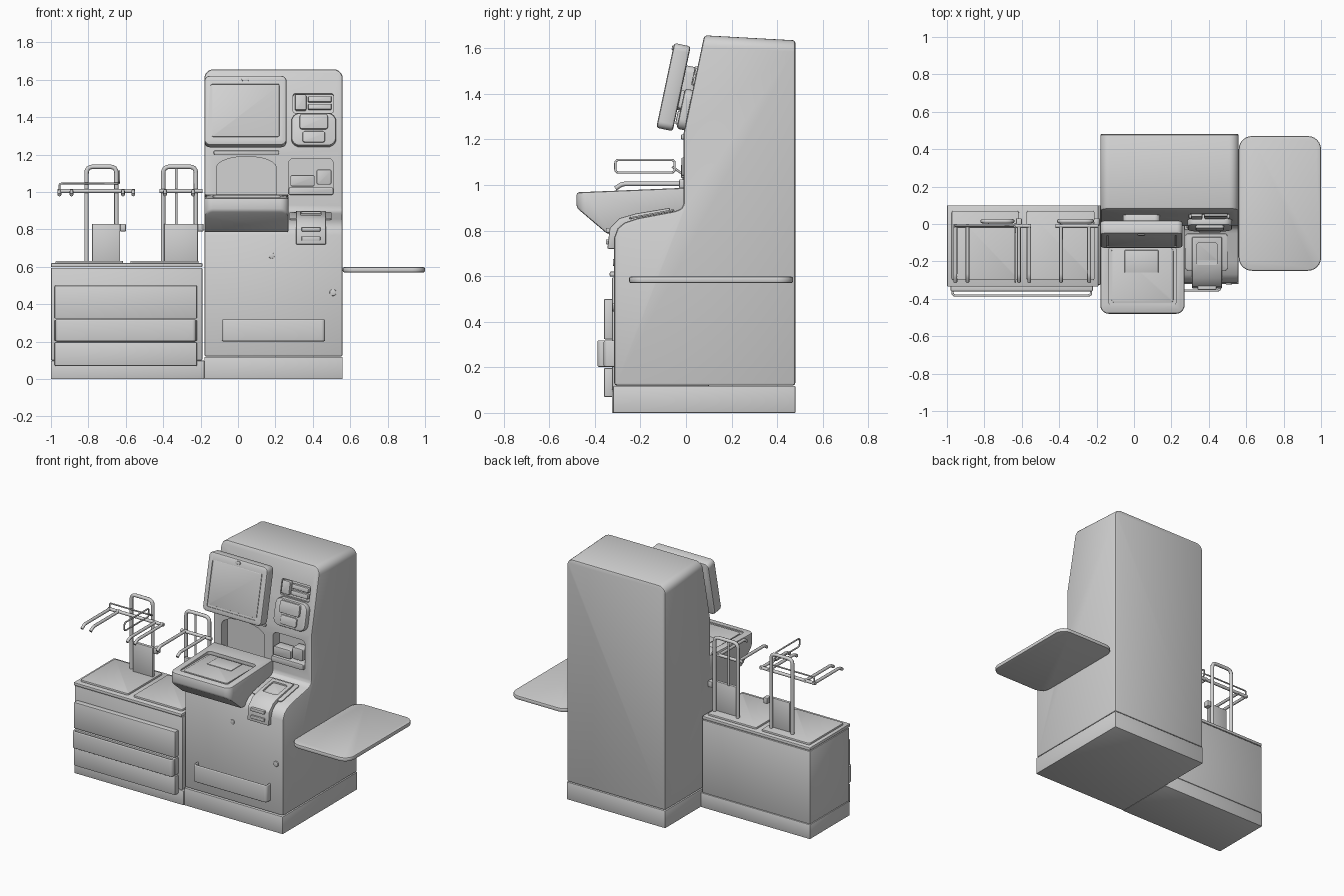
import bpy, bmesh, math
from mathutils import Vector

old = bpy.data.objects.get("Cube")
if old:
    bpy.data.objects.remove(old, do_unlink=True)

grey = bpy.data.materials.new("light grey")
grey.use_nodes = True
grey.diffuse_color = (0.65, 0.65, 0.65, 1)
grey.node_tree.nodes["Principled BSDF"].inputs["Base Color"].default_value = (0.65, 0.65, 0.65, 1)

TILT = -0.209                      # lean of the upper tower face


def face_y(z):
    """Depth of the leaning tower face at a height."""
    return -0.01 + max(0, z - 1.23) * 0.212


def activate(ob):
    bpy.ops.object.select_all(action='DESELECT')
    ob.select_set(True)
    bpy.context.view_layer.objects.active = ob


def finish(name, bm, bevel=0.0, segments=2):
    bmesh.ops.recalc_face_normals(bm, faces=bm.faces)
    me = bpy.data.meshes.new(name)
    bm.to_mesh(me)
    bm.free()
    ob = bpy.data.objects.new(name, me)
    bpy.context.collection.objects.link(ob)
    me.materials.append(grey)
    activate(ob)
    if bevel:
        mod = ob.modifiers.new("bevel", 'BEVEL')
        mod.width, mod.segments = bevel, segments
        mod.limit_method = 'ANGLE'
        bpy.ops.object.modifier_apply(modifier=mod.name)
    bpy.ops.object.shade_smooth_by_angle(angle=math.radians(30))
    return ob


def round_edges(bm, test, radius):
    """Round off the edges whose two ends both pass the test."""
    edges = [e for e in bm.edges if test(e)]
    bmesh.ops.bevel(bm, geom=edges, offset=radius, segments=6, profile=0.5, affect='EDGES')


def prism(points, axis, lo, hi):
    """Extrude an outline along x (outline in y,z) or y (outline in x,z)."""
    bm = bmesh.new()
    place = (lambda a, b, t: (t, a, b)) if axis == 'x' else (lambda a, b, t: (a, t, b))
    face = bm.faces.new([bm.verts.new(place(a, b, lo)) for a, b in points])
    ext = bmesh.ops.extrude_face_region(bm, geom=[face])
    move = Vector(place(0, 0, hi - lo))
    bmesh.ops.translate(bm, vec=move, verts=[g for g in ext["geom"] if isinstance(g, bmesh.types.BMVert)])
    return bm


def box(name, x, y, z, bevel=0.006, corner=0.0, along=2, tilt=0.0):
    """Box from ranges; corner rounds the four edges running along one axis."""
    bm = bmesh.new()
    bmesh.ops.create_cube(bm, size=1)
    bmesh.ops.scale(bm, vec=[r[1] - r[0] for r in (x, y, z)], verts=bm.verts)
    if corner:
        round_edges(bm, lambda e: abs((e.verts[0].co - e.verts[1].co)[along]) > 1e-5, corner)
    ob = finish(name, bm, bevel)
    ob.location = [sum(r) / 2 for r in (x, y, z)]
    ob.rotation_euler.x = tilt
    return ob


def on_face(name, x, z, out, inward=0.02, corner=0.02, bevel=0.005):
    """Rounded block lying on the leaning tower face."""
    y = face_y(sum(z) / 2)
    return box(name, x, (y - out, y + inward), z, bevel, corner, 1, TILT if z[0] > 1.22 else 0)


def cut(target, cutter):
    cutter.hide_render = True
    activate(target)
    mod = target.modifiers.new("cut", 'BOOLEAN')
    mod.operation, mod.object, mod.solver = 'DIFFERENCE', cutter, 'EXACT'
    bpy.context.view_layer.update()
    bpy.ops.object.modifier_apply(modifier=mod.name)
    bpy.data.objects.remove(cutter, do_unlink=True)
    bpy.ops.object.shade_smooth_by_angle(angle=math.radians(30))


def curve(name, points, radius, closed=False, extrude=0.0):
    cu = bpy.data.curves.new(name, 'CURVE')
    cu.dimensions = '3D'
    cu.bevel_depth, cu.bevel_resolution, cu.extrude = radius, 2, extrude
    cu.use_fill_caps = True
    sp = cu.splines.new('POLY')
    sp.points.add(len(points) - 1)
    for p, co in zip(sp.points, points):
        p.co = (*co, 1)
    sp.use_cyclic_u = closed
    cu.materials.append(grey)
    ob = bpy.data.objects.new(name, cu)
    bpy.context.collection.objects.link(ob)
    return ob


def bend(points, r, closed=False):
    """Round the corners of a path."""
    pts = [Vector(p) for p in points]
    out, n = [], len(pts)
    for i, p in enumerate(pts):
        if not closed and i in (0, n - 1):
            out.append(p)
            continue
        a = p + (pts[i - 1] - p).normalized() * r
        b = p + (pts[(i + 1) % n] - p).normalized() * r
        for k in range(5):
            t = k / 4
            out.append(a * (1 - t) ** 2 + p * 2 * t * (1 - t) + b * t * t)
    return out


# Tower body with rounded shoulders
side = [(-0.315, 0.12), (0.48, 0.12), (0.48, 1.635), (0.08, 1.657), (-0.01, 1.23), (-0.01, 0.915),
        (-0.022, 0.895), (-0.05, 0.885), (-0.21, 0.855), (-0.27, 0.835), (-0.3, 0.81), (-0.315, 0.77)]
bm = prism(side, 'x', -0.18, 0.56)
round_edges(bm, lambda e: all(v.co.z > 1.6 for v in e.verts) and abs(e.verts[0].co.x - e.verts[1].co.x) < 0.01
            and abs(e.verts[0].co.y - e.verts[1].co.y) > 0.1, 0.05)
tower = finish("tower_body", bm, 0.012)
box("tower_plinth", (-0.18, 0.56), (-0.32, 0.48), (0, 0.118), 0.003)

# Niches in the tower face
arch = [(-0.115, 0.93), (0.205, 0.93)]
arch += [(0.045 + 0.16 * math.cos(a), 1.13 + 0.06 * math.sin(a)) for a in [math.pi * k / 12 for k in range(13)]]
cut(tower, finish("niche_cutter", prism(arch, 'y', -0.1, 0.05)))
cut(tower, on_face("card_cutter", (0.295, 0.51), (1.425, 1.53), 0.05, 0.02, 0.01, 0))
cut(tower, on_face("dispenser_cutter", (0.27, 0.51), (0.99, 1.18), 0.05, 0.07, 0.03, 0))

# Screen
monitor = box("monitor", (-0.18, 0.26), (-0.092, -0.018), (1.24, 1.62), 0.012, 0.03, 1, TILT)
cut(monitor, box("screen_cutter", (-0.147, 0.228), (-0.15, -0.087), (1.285, 1.585), 0, 0.01, 1, TILT))
box("screen_panel", (-0.14, 0.221), (-0.09, -0.08), (1.292, 1.578), 0.002, 0.008, 1, TILT)
on_face("monitor_mount", (-0.06, 0.14), (1.32, 1.52), 0.05, corner=0.03)
box("camera_button", (0.02, 0.06), (-0.062, -0.05), (1.592, 1.612), 0.003, 0.009, 1, TILT)
on_face("scanner_frame_rail", (-0.13, 0.22), (1.2, 1.222), 0.012, corner=0.008)

# Payment devices on the tower face
on_face("card_reader", (0.305, 0.365), (1.435, 1.52), 0.012, corner=0.008)
for z in (1.44, 1.48):
    on_face("card_slot", (0.375, 0.5), (z, z + 0.03), 0.008, corner=0.006)
on_face("keypad_housing", (0.285, 0.525), (1.24, 1.42), 0.035, corner=0.045, bevel=0.012)
on_face("keypad_upper", (0.33, 0.48), (1.33, 1.41), 0.05, corner=0.012)
on_face("keypad_lower", (0.345, 0.465), (1.26, 1.32), 0.045, corner=0.012)
on_face("receipt_block", (0.28, 0.41), (1.03, 1.09), 0.012, 0.06, 0.01)
on_face("dispenser_lip", (0.27, 0.51), (0.985, 1.025), 0.02, 0.06, 0.01)
on_face("dispenser_bracket", (0.42, 0.5), (1.04, 1.12), 0.01, 0.06, 0.01)

# Cash tray draped over the ledge
drape = [(-0.07, 0.87), (-0.07, 0.9), (-0.22, 0.875), (-0.29, 0.855), (-0.335, 0.81),
         (-0.345, 0.72), (-0.31, 0.72), (-0.28, 0.8)]
tray = finish("cash_tray", prism(drape, 'x', 0.31, 0.47), 0.005)
cut(tray, box("tray_cutter", (0.335, 0.445), (-0.22, -0.1), (0.868, 0.95), 0, 0.015))
box("ledge_plate", (0.275, 0.5), (-0.25, -0.05), (0.868, 0.876), 0.003, 0.015, tilt=0.18)
for z in (0.74, 0.79):
    box("cash_slot", (0.34, 0.44), (-0.352, -0.33), (z, z + 0.022), 0.003)

# Scanner counter
profile = [(-0.48, 0.968), (-0.48, 0.9), (-0.345, 0.785), (-0.3, 0.785), (0.0, 0.86), (0.0, 0.988)]
bm = prism(profile, 'x', -0.18, 0.27)
round_edges(bm, lambda e: all(v.co.y < -0.4 for v in e.verts)
            and abs(e.verts[0].co.z - e.verts[1].co.z) > 0.03, 0.045)
counter = finish("scanner_counter", bm, 0.01)
cut(counter, box("glass_cutter", (-0.135, 0.225), (-0.435, -0.12), (0.962, 1.02), 0, 0.02))
box("scanner_glass", (-0.12, 0.21), (-0.42, -0.13), (0.955, 0.968), 0.003, 0.015)
box("scanner_window", (-0.05, 0.13), (-0.26, -0.14), (0.965, 0.972), 0.002)

# Bagging cabinet
box("cabinet_plinth", (-1, -0.18), (-0.325, 0.1), (0, 0.098), 0.003)
box("cabinet_body", (-1, -0.19), (-0.325, 0.1), (0.1, 0.595), 0.006)
box("cabinet_top", (-1, -0.19), (-0.335, 0.1), (0.598, 0.62), 0.006)
for x in ((-0.975, -0.615), (-0.575, -0.21)):
    box("weighing_plate", x, (-0.3, 0.07), (0.615, 0.632), 0.004, 0.012)
for z in ((0.07, 0.197), (0.203, 0.317), (0.323, 0.5)):
    box("cabinet_door", (-0.98, -0.22), (-0.36, -0.32), z, 0.005)

# Bumper strips on both fronts
for x0, x1, y0, y1 in ((-0.97, -0.23, -0.35, -0.382), (-0.08, 0.46, -0.31, -0.355)):
    path = bend([(x0, y0, 0.26), (x0, y1, 0.26), (x1, y1, 0.26), (x1, y0, 0.26)], 0.015)
    curve("bumper_strip", path, 0.006, extrude=0.052)
box("tower_lock", (0.49, 0.525), (-0.323, -0.3), (0.445, 0.48), 0.003, 0.016, 1)
box("tower_latch", (0.165, 0.195), (-0.32, -0.3), (0.645, 0.675), 0.002, 0.013, 1)

# Side shelf
box("side_shelf", (0.56, 1.0), (-0.25, 0.47), (0.57, 0.598), 0.008, 0.07)

# Bag racks: backplate, hoop, crossbar and drooping arms
racks = (((-0.81, -0.65), (-0.78, -0.63), (-0.965, -0.55), (-0.955, -0.89, -0.615, -0.56)),
         ((-0.4, -0.225), (-0.395, -0.215), (-0.42, -0.19), (-0.39, -0.24)))
for hoop, plate, bar, arms in racks:
    box("rack_plate", plate, (-0.015, 0.005), (0.62, 0.83), 0.003)
    box("rack_side_tab", (plate[1], plate[1] + 0.03), (-0.01, 0.03), (0.79, 0.83), 0.003)
    path = [(hoop[0], 0.015, 0.62), (hoop[0], 0.015, 1.135), (hoop[1], 0.015, 1.135), (hoop[1], 0.015, 0.62)]
    curve("rack_hoop", bend(path, 0.035), 0.012)
    curve("rack_crossbar", [(bar[0], -0.01, 1.005), (bar[1], -0.01, 1.005)], 0.011)
    for x in arms:
        curve("rack_arm", bend([(x, 0.0, 1.005), (x, -0.28, 1.005), (x, -0.31, 0.985)], 0.015), 0.01)
curve("rack_inner_post", [(-0.33, 0.015, 0.83), (-0.33, 0.015, 1.13)], 0.007)

# Thin wire guards
guard = [(-0.635, -0.31, 1.055), (-0.635, -0.05, 1.055), (-0.635, -0.05, 1.11), (-0.635, -0.31, 1.11)]
curve("wire_guard", bend(guard, 0.015, True), 0.005, True)
frame = [(-0.955, -0.01, 1.0), (-0.955, -0.01, 1.045), (-0.635, -0.01, 1.045), (-0.635, -0.06, 1.08)]
curve("wire_frame", bend(frame, 0.012), 0.005)
